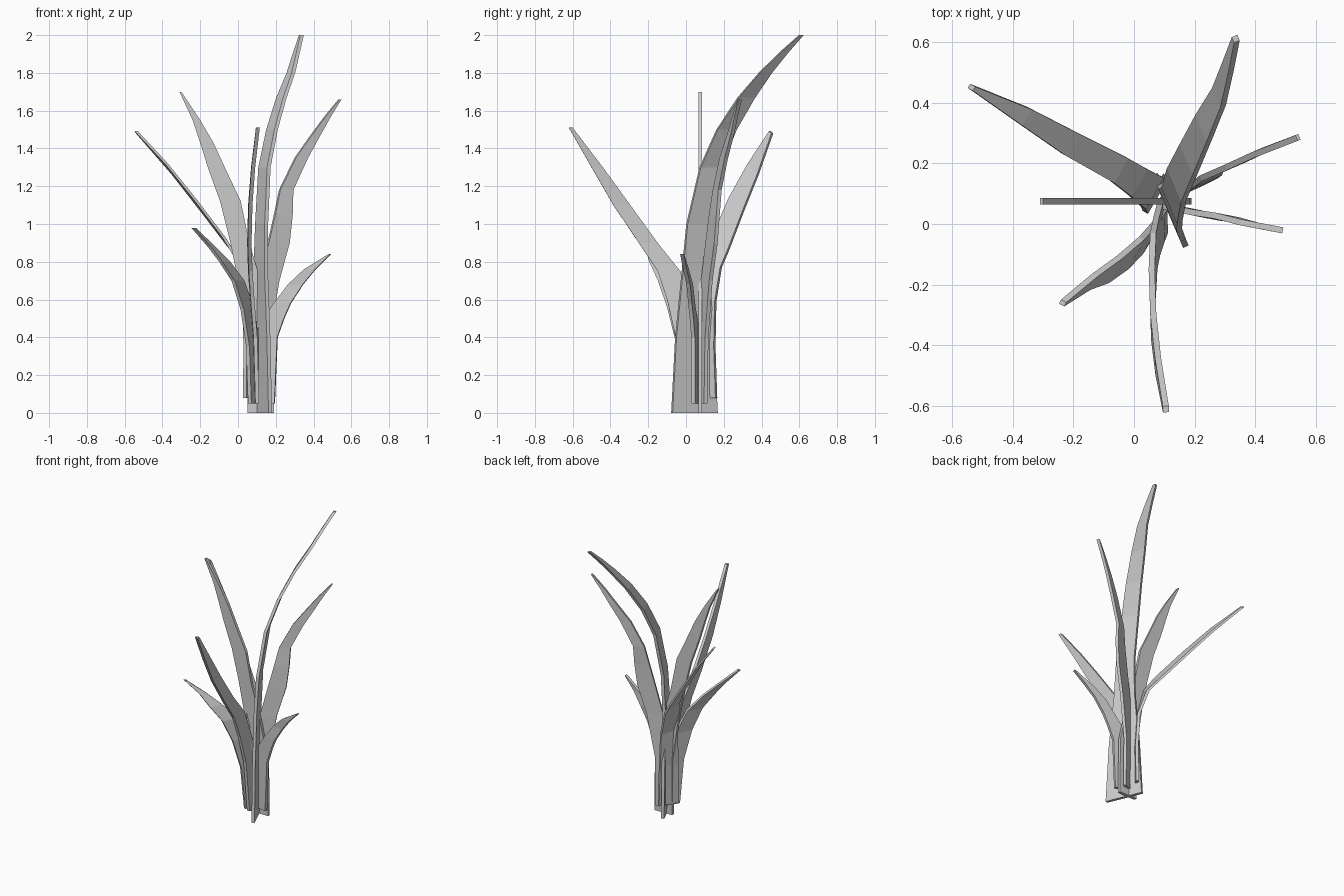
import bpy, bmesh, math
from mathutils import Vector

THICK = 0.02


def leaf(name, azimuth, stations, tilt=0):
    """Thin flat-sided blade: each station is x, y, z, width across the blade.
    Tilt rolls the blade progressively above the stem."""
    a = math.radians(azimuth)
    normal = Vector((-math.sin(a), math.cos(a), 0)) * THICK / 2
    bm = bmesh.new()
    rings = []
    for x, y, z, w in stations:
        t = math.radians(tilt) * min(1, max(0, (z - .5) / .4))
        across = Vector((math.cos(a) * math.cos(t), math.sin(a) * math.cos(t), math.sin(t)))
        c, h = Vector((x, y, z)), across * w / 2
        rings.append([bm.verts.new(p) for p in
                      (c - h - normal, c + h - normal, c + h + normal, c - h + normal)])
    for lo, hi in zip(rings, rings[1:]):
        for i in range(4):
            j = (i + 1) % 4
            bm.faces.new((lo[i], lo[j], hi[j], hi[i]))
    bm.faces.new(rings[0][::-1])
    bm.faces.new(rings[-1])
    bmesh.ops.recalc_face_normals(bm, faces=bm.faces)
    mesh = bpy.data.meshes.new(name)
    bm.to_mesh(mesh)
    bm.free()
    bpy.context.collection.objects.link(bpy.data.objects.new(name, mesh))


# Tallest leaf, leaning to the back
leaf("tall_back_leaf", 113, [
    (.12, .045, 0, .26), (.12, .045, .4, .215), (.12, .05, .75, .15),
    (.125, .065, 1.0, .13), (.14, .13, 1.3, .12), (.18, .215, 1.5, .11),
    (.23, .32, 1.67, .095), (.28, .42, 1.8, .07), (.31, .52, 1.91, .045),
    (.335, .61, 2.0, .02)])

# Upright leaf lying in the front plane
leaf("upright_left_leaf", 0, [
    (.12, .075, 0, .14), (.115, .075, .4, .14), (.06, .075, .7, .12),
    (.01, .075, .9, .10), (-.04, .075, 1.12, .11), (-.115, .075, 1.3, .09),
    (-.165, .075, 1.43, .07), (-.22, .075, 1.55, .04), (-.305, .075, 1.7, .01)])

# Broad leaf to the back left, rolled over as it opens
leaf("back_left_leaf", 60, [
    (.07, .10, .08, .14), (.07, .095, .35, .13), (.06, .105, .6, .12),
    (.01, .14, .8, .12), (-.05, .18, .89, .12), (-.21, .265, 1.1, .11),
    (-.36, .355, 1.29, .08), (-.535, .45, 1.485, .02)], tilt=-40)

# Kinked leaf to the right
leaf("right_leaf", 23, [
    (.12, .085, .05, .10), (.12, .09, .4, .10), (.165, .11, .7, .11),
    (.215, .135, .9, .12), (.24, .15, 1.05, .10), (.255, .165, 1.18, .075),
    (.335, .2, 1.35, .07), (.41, .235, 1.47, .05), (.475, .26, 1.57, .03),
    (.54, .285, 1.66, .01)])

# Short leaf, low on the right
leaf("short_right_leaf", -11, [
    (.135, .05, .05, .12), (.145, .05, .4, .13), (.19, .04, .5, .11),
    (.235, .03, .58, .09), (.305, .02, .68, .08), (.38, .0, .76, .06),
    (.485, -.02, .84, .01)])

# Leaf reaching to the front
leaf("front_leaf", 92, [
    (.10, .03, .05, .12), (.09, .01, .4, .13), (.075, -.04, .6, .12),
    (.065, -.09, .75, .12), (.06, -.2, .9, .10), (.065, -.34, 1.1, .09),
    (.08, -.47, 1.3, .06), (.105, -.61, 1.51, .02)])

# Short leaf to the front left
leaf("short_front_left_leaf", 62, [
    (.09, .04, .05, .12), (.08, .01, .35, .12), (.05, -.04, .55, .12),
    (.0, -.095, .7, .11), (-.07, -.15, .8, .09), (-.14, -.19, .88, .05),
    (-.235, -.26, .98, .015)])
